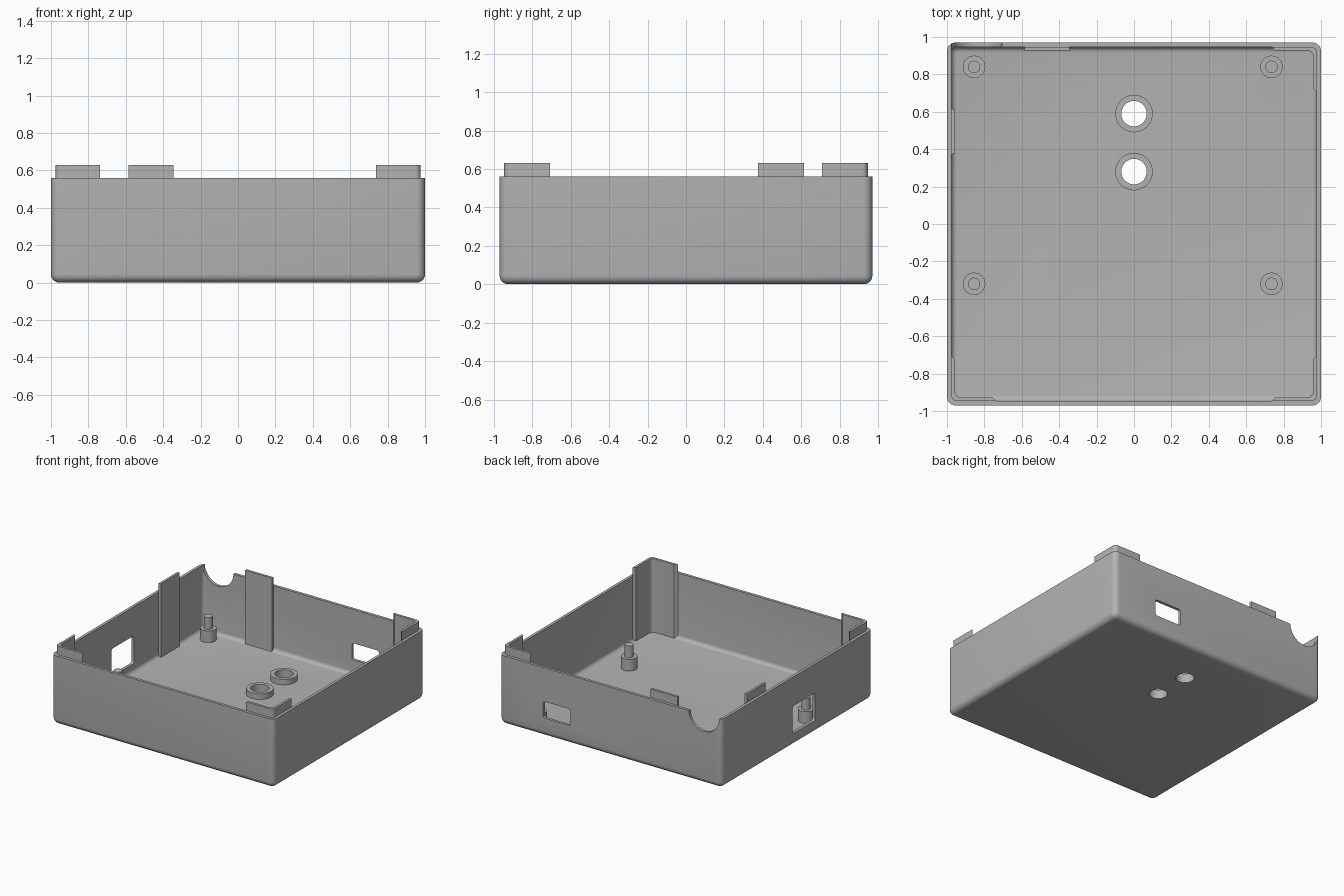
import bpy, bmesh, math
from mathutils import Matrix, Vector

if "Cube" in bpy.data.objects:
    bpy.data.objects.remove(bpy.data.objects["Cube"], do_unlink=True)

grey = bpy.data.materials.new("light_grey_plastic")
grey.use_nodes = True
grey.diffuse_color = (0.45, 0.45, 0.45, 1)
grey.node_tree.nodes["Principled BSDF"].inputs["Base Color"].default_value = grey.diffuse_color

HX, HY, RIM, TAB_TOP = 1.0, 0.97, 0.56, 0.63
WALL, FLOOR, TAB, TAB_LEN = 0.023, 0.03, 0.02, 0.24
IX, IY = HX - WALL, HY - WALL
R_OUT, R_IN = 0.045, 0.03


def finish(name, bm):
    bmesh.ops.recalc_face_normals(bm, faces=bm.faces[:])
    mesh = bpy.data.meshes.new(name)
    bm.to_mesh(mesh)
    bm.free()
    mesh.materials.append(grey)
    obj = bpy.data.objects.new(name, mesh)
    bpy.context.collection.objects.link(obj)
    return obj


def box(name, lo, hi, radius=0, pick=None):
    """Box between two corners; edges chosen by pick(a, b) are rounded."""
    lo, hi = Vector(lo), Vector(hi)
    bm = bmesh.new()
    bmesh.ops.create_cube(bm, size=1)
    for v in bm.verts:
        v.co = (lo + hi) / 2 + v.co * (hi - lo)
    if radius:
        edges = [e for e in bm.edges if pick(e.verts[0].co, e.verts[1].co)]
        bmesh.ops.bevel(bm, geom=edges, offset=radius, segments=6, profile=0.5, affect='EDGES')
    return finish(name, bm)


def cylinder(name, x, y, z0, z1, r, along_y=False):
    bm = bmesh.new()
    bmesh.ops.create_cone(bm, cap_ends=True, segments=48, radius1=r, radius2=r, depth=z1 - z0)
    bmesh.ops.translate(bm, vec=(0, 0, (z0 + z1) / 2), verts=bm.verts)
    if along_y:
        bmesh.ops.rotate(bm, matrix=Matrix.Rotation(-math.pi / 2, 3, 'X'), verts=bm.verts)
    obj = finish(name, bm)
    obj.data.transform(Matrix.Translation((x, 0, y) if along_y else (x, y, 0)))
    return obj


def cut(target, cutter):
    mod = target.modifiers.new("cut", 'BOOLEAN')
    mod.operation, mod.solver, mod.object = 'DIFFERENCE', 'EXACT', cutter
    with bpy.context.temp_override(object=target, active_object=target):
        bpy.ops.object.modifier_apply(modifier=mod.name)
    bpy.data.objects.remove(cutter, do_unlink=True)


def all_but_top(a, b):
    return min(a.z, b.z) < RIM / 2


def along(axis):
    return lambda a, b: abs(a[axis] - b[axis]) > 1e-4


# Open tray with rounded corners
parts = []
tray = box("tray", (-HX, -HY, 0), (HX, HY, RIM), R_OUT, all_but_top)
cut(tray, box("cavity", (-IX, -IY, FLOOR), (IX, IY, 1), R_IN, all_but_top))
parts.append(tray)

# Wall openings: back port, side port, round cable notch
cut(tray, box("back_port", (0.36, 0.9, 0.15), (0.605, 1.1, 0.285), 0.02, along(1)))
cut(tray, box("side_port", (-1.1, -0.23, 0.1), (-0.9, 0.06, 0.325), 0.02, along(0)))
cut(tray, cylinder("cable_notch", -0.84, RIM, 0.9, 1.1, 0.135, along_y=True))

# Floor holes with raised collars
for i, y in enumerate((0.59, 0.28)):
    collar = cylinder(f"hole_collar_{i + 1}", 0, y, FLOOR - 0.01, FLOOR + 0.045, 0.1)
    for target in (tray, collar):
        cut(target, cylinder("hole", 0, y, -0.1, 0.3, 0.068))
    parts.append(collar)

# Standoffs with locating pins
for x in (-0.855, 0.735):
    for y in (0.84, -0.32):
        tag = ("back" if y > 0 else "front") + ("_left" if x > 0 else "_right")
        parts.append(cylinder("standoff_" + tag, x, y, FLOOR - 0.01, 0.125, 0.06))
        parts.append(cylinder("pin_" + tag, x, y, 0.12, 0.22, 0.033))


def corner_tab(name, sx, sy):
    """L-shaped tab lining an inside corner, with slanted ends."""
    def arc(offset, r, order):
        c = offset + r
        return [(c - r * math.cos(t * math.pi / 12), c - r * math.sin(t * math.pi / 12)) for t in order]
    outline = [(TAB_LEN, 0), (TAB_LEN - TAB, TAB)] + arc(TAB, R_IN, range(6, -1, -1))
    outline += [(TAB, TAB_LEN - TAB), (0, TAB_LEN)] + arc(0, R_IN, range(7))
    bm = bmesh.new()
    face = bm.faces.new([bm.verts.new((sx * (IX - u), sy * (IY - v), FLOOR - 0.01)) for u, v in outline])
    new = bmesh.ops.extrude_face_region(bm, geom=[face])["geom"]
    for v in new:
        if isinstance(v, bmesh.types.BMVert):
            v.co.z = TAB_TOP
    return finish(name, bm)


# Lid-locating tabs: three corners and two straight ones beside the notch
parts.append(corner_tab("corner_tab_front_right", -1, -1))
parts.append(corner_tab("corner_tab_front_left", 1, -1))
parts.append(corner_tab("corner_tab_back_left", 1, 1))
parts.append(box("back_tab", (-0.585, IY - TAB, FLOOR - 0.01), (-0.345, IY, TAB_TOP)))
parts.append(box("side_tab", (-IX, 0.375, FLOOR - 0.01), (-IX + TAB, 0.615, TAB_TOP)))

# Smooth rounded faces, keep crisp edges
bpy.ops.object.select_all(action='DESELECT')
for obj in parts:
    obj.select_set(True)
bpy.context.view_layer.objects.active = tray
bpy.ops.object.shade_smooth_by_angle(angle=math.radians(30))
